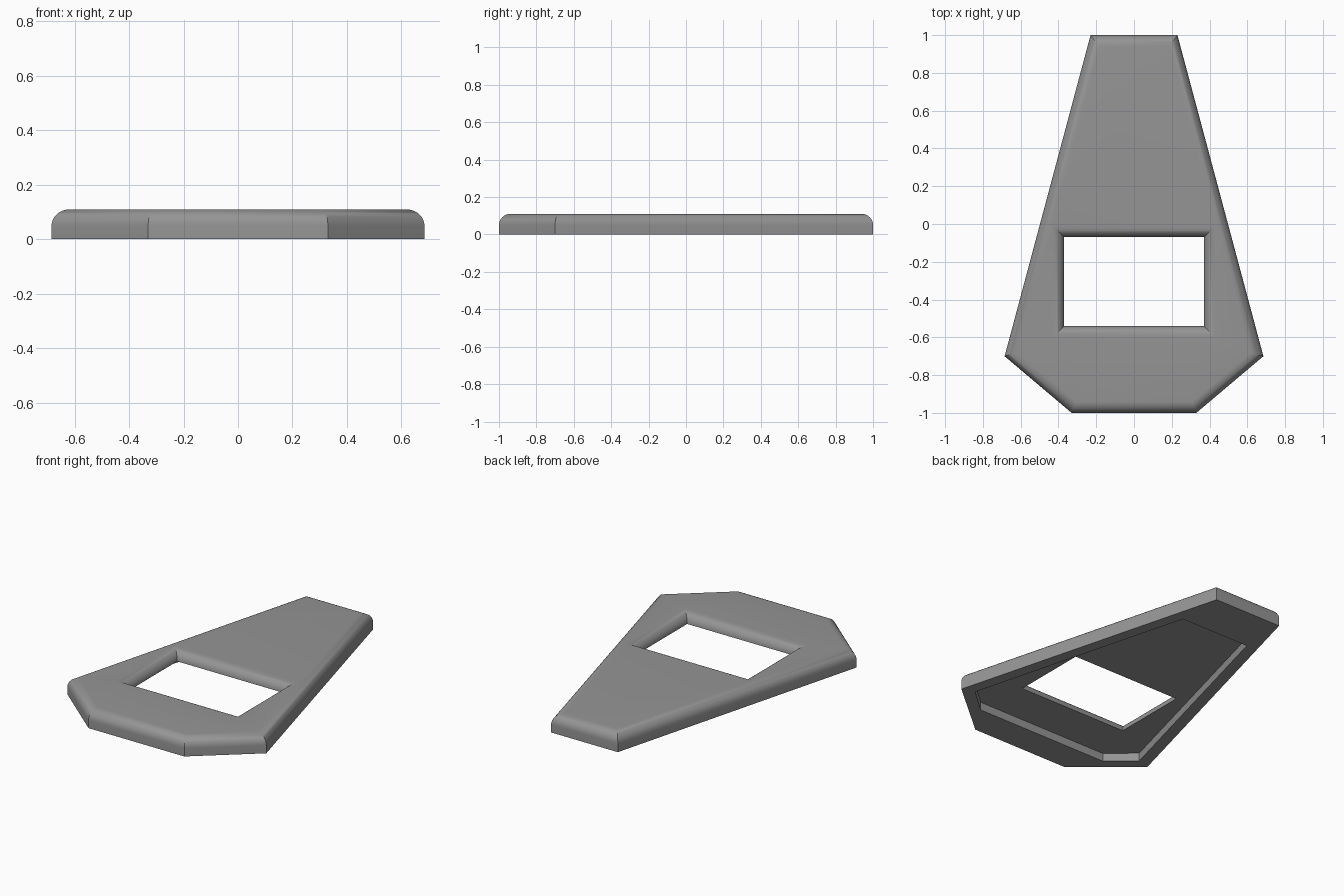
import bpy, bmesh, math
from mathutils import Vector

if "Cube" in bpy.data.objects:
    bpy.data.objects.remove(bpy.data.objects["Cube"])

HEIGHT, RADIUS, FLOOR, STEPS = 0.11, 0.06, 0.05, 8


def mirrored(half):
    """Closed loop from its right half, listed back to front."""
    return [Vector(p) for p in half] + [Vector((-x, y)) for x, y in reversed(half)]


def inset(loop, d):
    """Move a clockwise loop inwards by d with mitred corners."""
    out = []
    for i, p in enumerate(loop):
        a = (p - loop[i - 1]).normalized()
        b = (loop[(i + 1) % len(loop)] - p).normalized()
        na, nb = Vector((a.y, -a.x)), Vector((b.y, -b.x))
        out.append(p + (na + nb) * d / (1 + na.dot(nb)))
    return out


bm = bmesh.new()


def ring(loop, z):
    vs = [bm.verts.new((p.x, p.y, z)) for p in loop]
    return vs, [bm.edges.new((vs[i - 1], vs[i])) for i in range(len(vs))]


def skin(rings):
    for (a, _), (b, _) in zip(rings, rings[1:]):
        for i in range(len(a)):
            bm.faces.new((a[i - 1], a[i], b[i], b[i - 1]))


def fill(outer, inner):
    bmesh.ops.triangle_fill(bm, edges=outer[1] + inner[1], use_beauty=True)


def rounded(loop, sign):
    """Rings of a quarter-round lip, from wall to top face."""
    angles = [math.pi / 2 * i / STEPS for i in range(STEPS + 1)]
    return [ring(inset(loop, sign * RADIUS * (1 - math.cos(t))),
                 HEIGHT - RADIUS + RADIUS * math.sin(t)) for t in angles]


outline = mirrored([(0.23, 1), (0.685, -0.7), (0.33, -1)])
window = mirrored([(0.37, -0.07), (0.37, -0.54)])
pocket = mirrored([(0.235, 0.71), (0.605, -0.675), (0.45, -0.81)])

# Outer wall and window wall with rounded upper edges
outer = [ring(outline, 0)] + rounded(outline, 1)
hole = rounded(window, -1)
skin(outer)
skin(hole)

# Top face, underside rim, and the shallow pocket below
recess = [ring(pocket, 0), ring(pocket, FLOOR)]
skin(recess)
fill(outer[-1], hole[-1])
fill(outer[0], recess[0])
fill(recess[1], hole[0])
bmesh.ops.recalc_face_normals(bm, faces=bm.faces[:])

mesh = bpy.data.meshes.new("cover_plate")
bm.to_mesh(mesh)
bm.free()
plate = bpy.data.objects.new("cover_plate", mesh)
bpy.context.collection.objects.link(plate)

grey = bpy.data.materials.new("mid_grey")
grey.diffuse_color = (0.3, 0.3, 0.3, 1)
grey.use_nodes = True
grey.node_tree.nodes["Principled BSDF"].inputs["Base Color"].default_value = grey.diffuse_color
mesh.materials.append(grey)

bpy.context.view_layer.objects.active = plate
plate.select_set(True)
bpy.ops.object.shade_smooth_by_angle(angle=math.radians(30))
